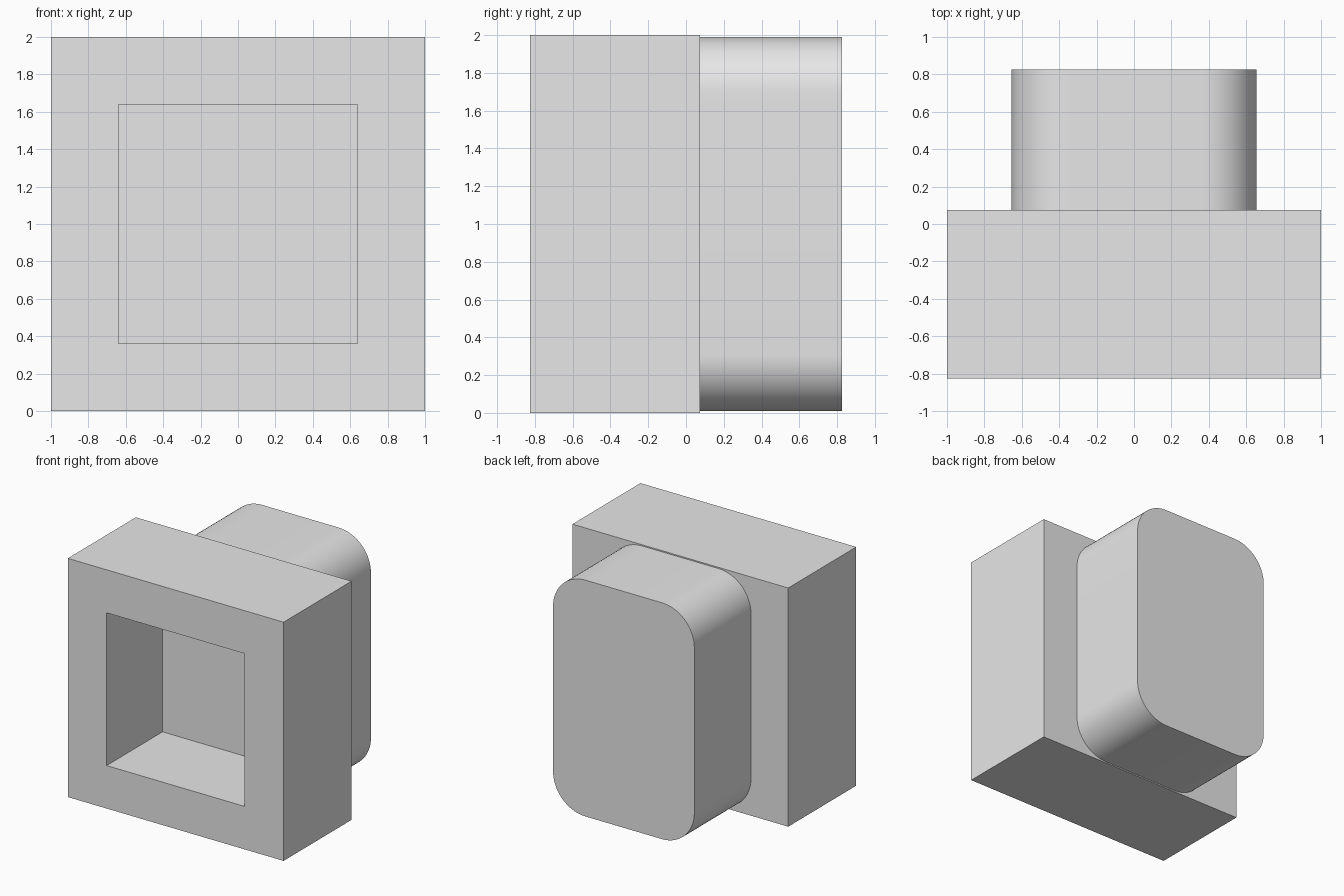
import bpy, bmesh
from mathutils import Vector, Matrix

cube = bpy.data.objects.get("Cube")
if cube:
    bpy.data.objects.remove(cube, do_unlink=True)

grey = bpy.data.materials.new("light_grey")
grey.use_nodes = True
color = (0.8, 0.8, 0.8, 1)
grey.diffuse_color = color
grey.node_tree.nodes["Principled BSDF"].inputs["Base Color"].default_value = color


def box(bm, size, center):
    bmesh.ops.create_cube(bm, size=1, matrix=Matrix.Translation(center) @ Matrix.Diagonal((*size, 1)))
    bm.normal_update()


def finish(name, bm):
    mesh = bpy.data.meshes.new(name)
    bm.to_mesh(mesh)
    bm.free()
    mesh.materials.append(grey)
    obj = bpy.data.objects.new(name, mesh)
    bpy.context.collection.objects.link(obj)
    return obj


# Square housing with a deep square recess in its front face
bm = bmesh.new()
box(bm, (2, 0.9, 2), (0, -0.375, 1))
front = min(bm.faces, key=lambda f: f.calc_center_median().y)
bmesh.ops.inset_region(bm, faces=[front], thickness=0.36, use_even_offset=True)
pocket = bmesh.ops.extrude_discrete_faces(bm, faces=[front])["faces"][0]
bmesh.ops.translate(bm, verts=pocket.verts, vec=Vector((0, 0.74, 0)))
finish("housing", bm)

# Rear block with its four lengthwise edges rounded
bm = bmesh.new()
box(bm, (1.31, 0.75, 1.98), (0, 0.45, 1))
long_edges = [e for e in bm.edges if abs(e.verts[0].co.y - e.verts[1].co.y) > 0.5]
bmesh.ops.bevel(bm, geom=long_edges, offset=0.3, segments=16, profile=0.5, affect='EDGES')
rear = finish("rear_block", bm)
bpy.ops.object.select_all(action='DESELECT')
rear.select_set(True)
bpy.context.view_layer.objects.active = rear
bpy.ops.object.shade_smooth_by_angle(angle=0.6)
